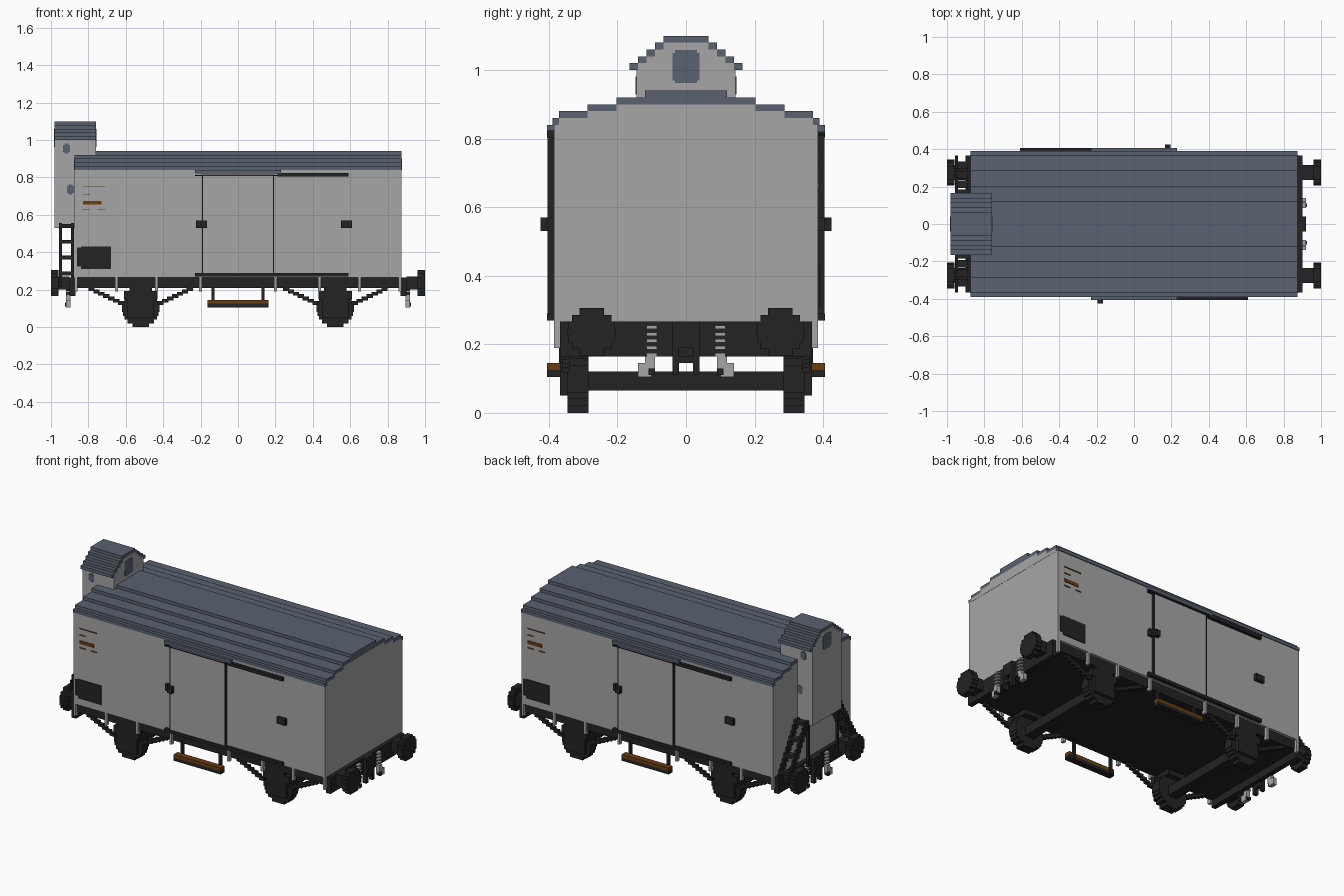
import bpy
import bmesh
import math
from mathutils import Matrix, Vector

default_cube = bpy.data.objects.get("Cube")
if default_cube:
    bpy.data.objects.remove(default_cube, do_unlink=True)

# Main dimensions
END, SIDE, FLOOR, EAVE = .875, .385, .266, .84
STEP, THIN, BAR = .02, .005, .016
FRAME_SIDE, FRAME_BOTTOM = .367, .21
CABIN_BACK, CABIN_FRONT, CABIN_SIDE, CABIN_BOTTOM, CABIN_EAVE = -.98, -.76, .145, .53, 1
WHEEL_X, WHEEL_RADIUS = .52, .1
BUFFER_Y, BUFFER_Z, BUFFER_RADIUS = .275, .236, .07

# Ways of repeating a part, as signs for x and y
ONCE = [(1, 1)]
ENDS = [(1, 1), (-1, 1)]
SIDES = [(1, 1), (1, -1)]
TURNED = [(1, 1), (-1, -1)]
CORNERS = ENDS + [(1, -1), (-1, -1)]


def material(name, *colour):
    mat = bpy.data.materials.new(name)
    mat.use_nodes = True
    mat.diffuse_color = (*colour, 1)
    shader = mat.node_tree.nodes["Principled BSDF"]
    shader.inputs["Base Color"].default_value = mat.diffuse_color
    return mat


GREY = material("wall grey", .38, .38, .38)
BLUE = material("roof slate blue", .1, .12, .16)
BLACK = material("iron black", .017, .017, .017)
BROWN = material("wood brown", .14, .05, .005)


def span(middle, size):
    return middle - size / 2, middle + size / 2


def both(half):
    return -half, half


def part(name, mat, boxes, repeat=ONCE):
    """Join boxes, each given as spans along x, y and z, into one object."""
    bm = bmesh.new()
    for sign_x, sign_y in repeat:
        for spans in boxes:
            low, high = (Vector(corner) for corner in zip(*spans))
            middle, size = (low + high) / 2, high - low
            middle.x *= sign_x
            middle.y *= sign_y
            place = Matrix.Translation(middle) @ Matrix.Diagonal(size.to_4d())
            bmesh.ops.create_cube(bm, size=1, matrix=place)
    mesh = bpy.data.meshes.new(name)
    bm.to_mesh(mesh)
    bm.free()
    mesh.materials.append(mat)
    bpy.context.collection.objects.link(bpy.data.objects.new(name, mesh))


def wall_plate(middle, z, width, height, thickness=THIN):
    """Plate standing out from the front wall."""
    return span(middle, width), (-SIDE - thickness, -SIDE + THIN), span(z, height)


def stepped_roof(name, start, stop, widths, base, cap):
    """Stack of narrowing slabs with wall-coloured gable ends below the cap."""
    lip = THIN / 4
    slabs, gables = [], []
    for i, half in enumerate(widths):
        z = base + i * STEP, base + (i + 1) * STEP
        slabs.append(((start, stop), both(half), z))
        if i < len(widths) - cap:
            gables.append(((start - lip, stop + lip), both(widths[i + 1]), z))
    part(name, BLUE, slabs)
    part(name + "_gables", GREY, gables)


def stepped_disc(radius, rows):
    """Half width and height span of each row of a blocky disc."""
    row = 2 * radius / rows
    for i in range(rows):
        middle = row * (i + .5) - radius
        yield math.sqrt(radius ** 2 - middle ** 2), span(middle, row)


def shifted(pair, offset):
    return tuple(value + offset for value in pair)


# Van body and roof
part("body", GREY, [(both(END), both(SIDE), (FLOOR, EAVE))])
roof_widths = [SIDE + THIN] + [.37 - i / 12 for i in range(4)]
stepped_roof("roof", -END, END, roof_widths, EAVE, cap=2)

# Sliding doors, rails and latches
door_edge = .19
door_middle, door_height = .55, .53
part("sliding_doors", GREY,
     [wall_plate(0, door_middle, 2 * door_edge, door_height, BAR)], TURNED)
part("door_seams", BLACK,
     [wall_plate(x, door_middle, THIN, door_height, BAR + THIN / 2) for x in both(door_edge)], TURNED)
part("door_hoods", BLUE, [wall_plate(0, EAVE - STEP / 2, .46, STEP, STEP)], TURNED)
part("door_rails", BLACK,
     [wall_plate(.4, .814, .38, STEP, STEP), wall_plate(0, .81, .46, THIN, STEP),
      wall_plate(.18, .28, .82, STEP, STEP)], TURNED)
part("latches", BLACK,
     [wall_plate(-.195, door_middle, .06, .04, STEP), wall_plate(-.18, door_middle, .03, .04, .04),
      wall_plate(.58, door_middle, .06, .04, STEP)], TURNED)

# Notice boards and painted marks
part("notice_boards", BLACK,
     [wall_plate(-.77, .375, .18, .1), wall_plate(-.76, .37, .16, .12)], TURNED)
part("painted_marks", BROWN,
     [wall_plate(-.77, .75, .12, THIN), wall_plate(-.81, .71, .04, THIN),
      wall_plate(-.78, .665, .1, STEP), wall_plate(-.81, .63, .04, THIN),
      wall_plate(-.73, .63, .04, THIN)], TURNED)

# Cabin with an arched stepped roof
cabin_x = CABIN_BACK, CABIN_FRONT
part("cabin", GREY, [(cabin_x, both(CABIN_SIDE), (CABIN_BOTTOM, CABIN_EAVE))])
arch_widths = [CABIN_SIDE + STEP - i / 40 for i in range(5)]
stepped_roof("cabin_roof", *cabin_x, arch_widths, CABIN_EAVE, cap=1)

# Cabin windows with clipped corners
panes = []
for clip in (0, BAR):
    pane_x = CABIN_BACK - THIN / 2, CABIN_FRONT + THIN / 2
    panes.append((pane_x, span(0, .08 - clip), span(1.01, .08 + clip)))
    for x, z in ((-.917, .955), (-.895, .735)):
        panes.append((span(x, .036 - clip), both(CABIN_SIDE + THIN / 2), span(z, .036 + clip)))
part("cabin_windows", BLUE, panes)

# Leaning ladders with rungs and a post below the cabin
rail_positions = (-.95, -.885)
ladder = []
rail_steps = 12
for i in range(rail_steps):
    along = i / rail_steps
    y, z = FRAME_SIDE - STEP - along * .2, FRAME_BOTTOM + STEP + along * .34
    ladder += [(span(x, BAR), span(y, 2 * STEP), span(z, .03)) for x in rail_positions]
    if i % 3 == 2:
        ladder.append((rail_positions, span(y, 2 * STEP), span(z, STEP)))
ladder.append((span(rail_positions[0], BAR), span(CABIN_SIDE, BAR), (FLOOR, CABIN_BOTTOM)))
part("cabin_ladders", BLACK, ladder, SIDES)

# Underframe, headstocks and stakes
head = END + .025
part("underframe", BLACK, [(both(END), both(FRAME_SIDE), (FRAME_BOTTOM, FLOOR))])
part("headstocks", BLACK, [((END - THIN, head), both(FRAME_SIDE), (.165, FLOOR))], ENDS)
part("stakes", GREY,
     [(span(x, BAR), (FRAME_SIDE - THIN, SIDE), (.19, FLOOR + THIN))
      for x in (.2, .435, .65, END - BAR / 2)], CORNERS)

# Buffers
buffers = [((head, .97), span(BUFFER_Y, .08), span(BUFFER_Z, .07))]
buffers += [((.96, 1), span(BUFFER_Y, 2 * half), shifted(row, BUFFER_Z))
            for half, row in stepped_disc(BUFFER_RADIUS, 7)]
part("buffers", BLACK, buffers, CORNERS)

# Couplings and brake hoses
front = head - THIN, head + STEP
part("couplings", BLACK,
     [(front, both(.04), (.19, FLOOR)), (front, both(.03), span(.155, STEP)),
      (front, span(.03, STEP), (.11, .2)), (front, span(-.03, STEP), (.11, .2))], ENDS)
hose_y = .1
hoses = [(front, span(hose_y, .03), span(.17 + i * STEP, STEP / 2)) for i in range(5)]
hoses += [(front, span(hose_y + THIN, .03), span(.145, .04)),
          (front, span(hose_y + STEP, .04), span(.125, .04))]
part("brake_hoses", GREY, hoses, CORNERS)
part("hose_clips", BLACK,
     [(shifted(front, THIN), span(hose_y, STEP), span(.12, STEP))], CORNERS)

# Wheels, axles, axle boxes and leaf springs
part("wheels", BLACK,
     [(span(WHEEL_X, 2 * half), (.285, .345), shifted(row, WHEEL_RADIUS))
      for half, row in stepped_disc(WHEEL_RADIUS, 10)], CORNERS)
part("axles", BLACK, [(span(WHEEL_X, .06), both(.3), span(.093, .056))], ENDS)
part("axle_boxes", BLACK,
     [(span(WHEEL_X, .14), (.34, FRAME_SIDE), span(WHEEL_RADIUS, .1)),
      (span(WHEEL_X, .18), (.335, FRAME_SIDE), span(.17, .045)),
      (span(WHEEL_X, .12), (.25, FRAME_SIDE), (.18, FRAME_BOTTOM))], CORNERS)
springs = []
for i in range(7):
    reach, z = .105 + i / 38, .128 + i / 80
    springs += [(span(x, .034), span(.35, STEP), span(z, STEP)) for x in shifted(both(reach), WHEEL_X)]
part("leaf_springs", BLACK, springs, CORNERS)

# Footboards under the doors
board_x, board_y = both(.163), (FRAME_SIDE, SIDE + STEP)
board_bottom = .105
part("footboards", BROWN, [(board_x, board_y, span(board_bottom + .03, STEP))], SIDES)
part("footboard_frames", BLACK,
     [(board_x, board_y, span(board_bottom + STEP / 2, STEP))]
     + [(span(x, BAR), span(FRAME_SIDE - THIN, BAR), (board_bottom, FRAME_BOTTOM))
        for x in both(.133)], SIDES)
